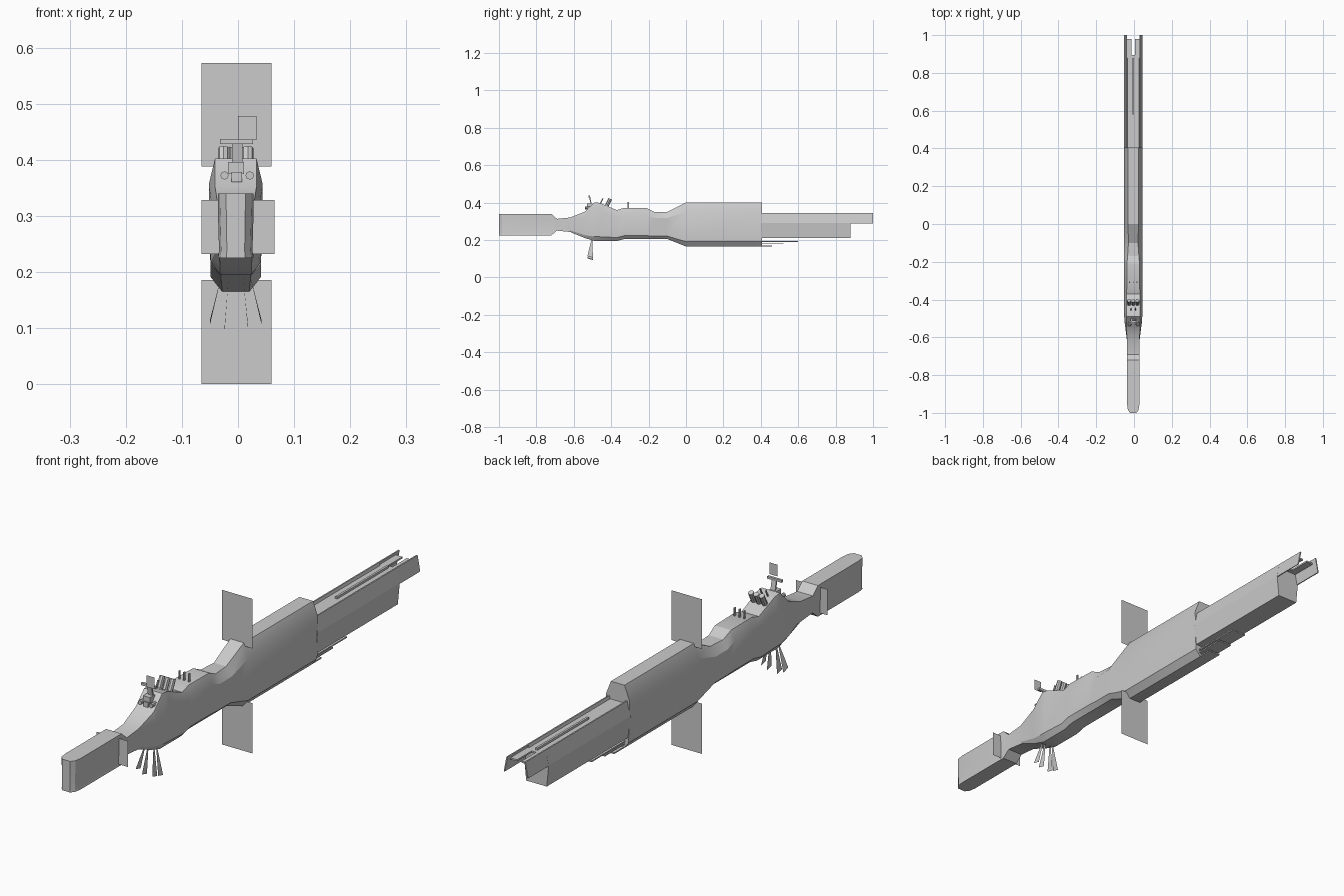
import bpy, math
from mathutils import Vector

if "Cube" in bpy.data.objects:
    bpy.data.objects.remove(bpy.data.objects["Cube"])

CX = -0.004  # hull centreline


def add_mesh(name, verts, faces, smooth=None):
    me = bpy.data.meshes.new(name)
    me.from_pydata(verts, [], faces)
    me.update()
    ob = bpy.data.objects.new(name, me)
    bpy.context.collection.objects.link(ob)
    if smooth:
        bpy.ops.object.select_all(action='DESELECT')
        ob.select_set(True)
        bpy.context.view_layer.objects.active = ob
        bpy.ops.object.shade_smooth_by_angle(angle=math.radians(smooth))
    return ob


def loft(name, sections, smooth=None):
    """Skin (y, right-half outline of (x, z)) sections mirrored about the centreline."""
    verts, faces = [], []
    for y, half in sections:
        ring = half + [(-x, z) for x, z in reversed(half)]
        verts += [(CX + x, y, z) for x, z in ring]
    n = len(verts) // len(sections)
    for s in range(len(sections) - 1):
        for i in range(n):
            j = (i + 1) % n
            faces.append((s*n + i, s*n + j, s*n + n + j, s*n + n + i))
    faces += [tuple(reversed(range(n))), tuple(range(len(verts) - n, len(verts)))]
    return add_mesh(name, verts, [f[::-1] for f in faces], smooth)


def box(name, x0, x1, y0, y1, z0, z1, lean=0.0):
    """Box; lean shifts the top edge along y."""
    v = [(x, y + (lean if z == z1 else 0), z)
         for z in (z0, z1) for x, y in ((x0, y0), (x1, y0), (x1, y1), (x0, y1))]
    f = [(3, 2, 1, 0), (4, 5, 6, 7)] + [(i, (i+1) % 4, 4+(i+1) % 4, 4+i) for i in range(4)]
    return add_mesh(name, v, f)


def panel(name, x0, x1, y, z0, z1):
    return add_mesh(name, [(x0, y, z0), (x1, y, z0), (x1, y, z1), (x0, y, z1)], [(0, 1, 2, 3)])


def tube(name, a, b, r, sides=8):
    a, b = Vector(a), Vector(b)
    bpy.ops.mesh.primitive_cylinder_add(vertices=sides, radius=r, depth=(b - a).length,
                                        location=(a + b) / 2)
    ob = bpy.context.object
    ob.rotation_euler = (b - a).to_track_quat('Z', 'Y').to_euler()
    ob.name = name


# Main hull: y, top z, bottom z, half widths at top / middle / bottom
hull = [(-1.0, .34, .225, .017, .017, .017), (-.985, .34, .225, .028, .028, .028),
        (-.96, .34, .225, .032, .032, .032), (-.72, .34, .225, .032, .032, .032),
        (-.69, .313, .25, .032, .032, .031), (-.62, .32, .243, .032, .033, .03),
        (-.54, .352, .21, .037, .043, .028), (-.49, .402, .195, .037, .048, .028),
        (-.46, .398, .195, .037, .048, .028), (-.37, .36, .195, .035, .048, .028),
        (-.33, .372, .205, .034, .048, .028), (-.21, .37, .205, .033, .048, .028),
        (-.17, .35, .205, .03, .048, .028), (-.1, .35, .205, .025, .048, .028),
        (0, .40, .165, .028, .048, .024), (.405, .40, .165, .028, .048, .024)]
loft("main_hull", [(y, [(tw, t), (mw, t - .22*(t-b)), (mw * .93, b + .11*(t-b)), (bw, b)])
                   for y, t, b, tw, mw, bw in hull], 25)

# Tail hull with a sunken deck, then the overhanging side walls
tail = [(.031, .334), (.034, .345), (.039, .345), (.05, .29), (.042, .21)]
loft("tail_hull", [(.4, tail), (.88, tail)])
wall = [(.034, .345), (.039, .345), (.05, .288), (.046, .288)]
for s, side in ((1, "right"), (-1, "left")):
    v = [(CX + s*x, y, z) for y in (.88, 1.0) for x, z in wall]
    f = [(0, 1, 2, 3), (4, 5, 6, 7)] + [(i, (i+1) % 4, 4+(i+1) % 4, 4+i) for i in range(4)]
    add_mesh(side + "_tail_wall", v, f)
    xs = sorted((CX + s*.009, CX + s*.038))
    box(side + "_tail_deck", xs[0], xs[1], .88, .98, .328, .334)
box("tail_deck_bridge", CX - .009, CX + .009, .88, .895, .328, .334)
box("deck_rail", CX - .004, CX + .004, .58, .88, .332, .342)

# Thin plates under the tail
for i, (w, y1, z) in enumerate(((.024, .46, .165), (.028, .52, .18), (.03, .60, .19))):
    box("keel_plate_%d" % i, CX - w, CX + w, .39, y1, z, z + .005)

# Large cross panels and small nose panels
panel("upper_panel", -.065, .06, 0, .388, .572)
panel("lower_panel", -.065, .06, 0, 0, .186)
panel("left_nose_panel", -.065, -.034, -.735, .232, .328)
panel("right_nose_panel", .026, .065, -.735, .232, .328)

# Fan of fin blades under the bow
for i, (xt, xb, zb) in enumerate(((-.028, -.05, .11), (-.016, -.024, .097),
                                  (.008, .018, .10), (.02, .042, .11))):
    add_mesh("belly_blade_%d" % i,
             [(xt, -.506, .20), (xt, -.50, .20), (xb, -.498, zb - .004), (xb, -.527, zb + .004)],
             [(0, 1, 2, 3)])

# Sensor mast on the bridge slope
box("mast_foot", -.012, .007, -.536, -.51, .36, .378)
box("mast_block", -.018, .011, -.53, -.50, .375, .396)
box("mast_stem", -.011, .008, -.51, -.504, .39, .43, -.008)
box("mast_bar", -.032, .027, -.522, -.513, .428, .437)
panel("mast_flag", 0, .033, -.535, .435, .478)
for x in (-.024, .021):
    tube("bridge_sensor", (x, -.54, .372), (x, -.51, .372), .0075)

# Raked exhaust stacks, whip aerials and deck posts
for x in (-.026, -.004, .018):
    tube("exhaust_stack", (x, -.43, .37), (x, -.405, .42), .010)
for x in (-.015, .008):
    tube("whip_aerial", (x, -.462, .385), (x, -.445, .422), .003, 6)
for x in (-.024, -.004, .016):
    box("deck_post", x - .002, x + .002, -.312, -.304, .365, .402)
